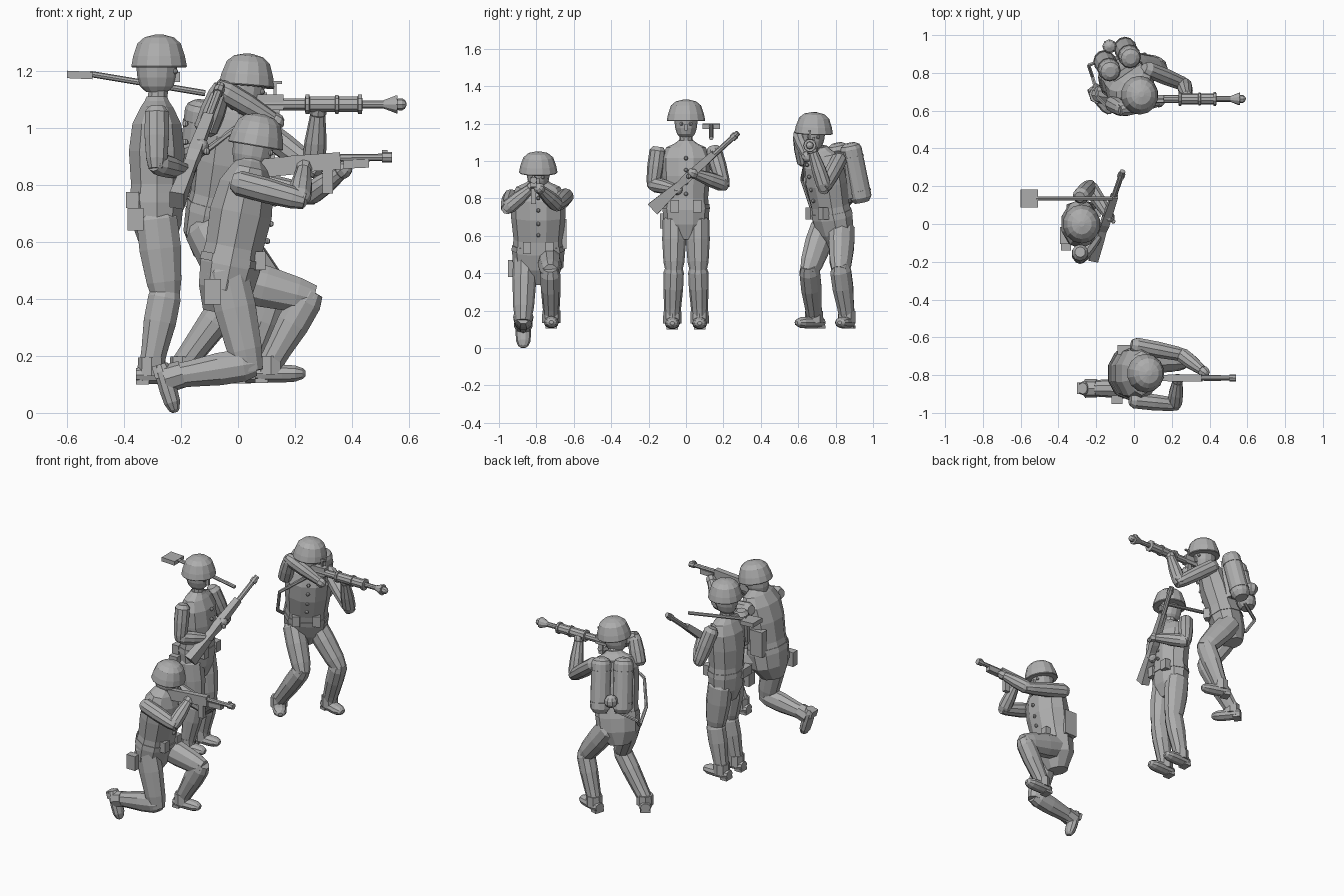
import bpy, bmesh, math
from mathutils import Vector as V

if "Cube" in bpy.data.objects:
    bpy.data.objects.remove(bpy.data.objects["Cube"], do_unlink=True)

grey = bpy.data.materials.new("plain grey")
grey.use_nodes = True
grey.diffuse_color = (0.42, 0.42, 0.42, 1)
grey.node_tree.nodes["Principled BSDF"].inputs["Base Color"].default_value = (0.42, 0.42, 0.42, 1)

UP = V((0, 0, 1))
X = V((1, 0, 0))
Y = V((0, 1, 0))


def tube(name, stations, side=Y, n=10, turn=0.0):
    """Loft rings through stations (point, half width along side, half depth)."""
    pts = [V(s[0]) for s in stations]
    bm = bmesh.new()
    rings = []
    for i, s in enumerate(stations):
        t = (pts[min(i + 1, len(pts) - 1)] - pts[max(i - 1, 0)]).normalized()
        u = V(side) - t * t.dot(V(side))
        u = u.normalized() if u.length > 0.05 else t.orthogonal().normalized()
        w = t.cross(u)
        rw, rd = s[1], s[-1]
        ring = []
        for k in range(n):
            a = 2 * math.pi * k / n + turn
            ring.append(bm.verts.new(pts[i] + u * rw * math.cos(a) + w * rd * math.sin(a)))
        rings.append(ring)
    for r, q in zip(rings, rings[1:]):
        for k in range(n):
            bm.faces.new((r[k], r[(k + 1) % n], q[(k + 1) % n], q[k]))
    bm.faces.new(rings[0])
    bm.faces.new(rings[-1])
    bmesh.ops.recalc_face_normals(bm, faces=bm.faces)
    me = bpy.data.meshes.new(name)
    bm.to_mesh(me)
    bm.free()
    me.materials.append(grey)
    bpy.context.collection.objects.link(bpy.data.objects.new(name, me))


def box(name, a, b, w, h, side=Y):
    """Bar from a to b, w wide along side and h deep."""
    r = math.sqrt(0.5)
    tube(name, [(a, w * r, h * r), (b, w * r, h * r)], side, 4, math.pi / 4)


def ball(name, c, r, axis=UP):
    c = V(c)
    tube(name, [(c + axis * r * math.sin(a), r * math.cos(a))
                for a in (-1.4, -0.8, -0.3, 0.3, 0.8, 1.4)], axis.orthogonal(), 8)


def bone(name, a, b, profile, side=Y):
    """Limb segment; profile is (fraction, half width, half depth)."""
    a, b = V(a), V(b)
    tube(name, [(a.lerp(b, p[0]),) + p[1:] for p in profile], side, 10)


TORSO = [(0, .06, .06), (.15, .12, .09), (.3, .125, .1), (.42, .118, .095),
         (.64, .13, .103), (.82, .132, .09), (.93, .105, .06), (.97, .06, .045), (1, .04, .038)]
THIGH = [(-.12, .045, .05), (0, .064, .075), (.4, .064, .077), (.85, .056, .064), (1.08, .042, .05)]
SHIN = [(-.1, .04, .046), (.06, .054, .06), (.4, .053, .06), (.8, .046, .048), (1, .042, .045)]
UPPER = [(-.15, .028), (-.03, .044), (.45, .045), (.9, .039), (1.1, .03)]
FORE = [(-.1, .03), (.1, .041), (.5, .039), (1, .027)]


def soldier(tag, pelvis, neck, heading, size, brim, up, arms, legs):
    pelvis, neck, brim = V(pelvis), V(neck), V(brim)
    heading, up = V(heading).normalized(), V(up).normalized()
    left = UP.cross(heading)
    face = (X - up * up.dot(X)).normalized()

    # Body with belt, pouches and buttons
    bone(tag + "_torso", pelvis, neck, [(t, w * size, d * size) for t, w, d in TORSO], left)
    bone(tag + "_belt", pelvis, neck,
         [(.31, .128 * size, .104 * size), (.36, .125 * size, .102 * size)], left)
    waist, spine = pelvis.lerp(neck, .34), (neck - pelvis).normalized()
    for s in (-1, 1):
        c = waist + left * s * .06 + heading * .088 * size
        box(tag + "_belt_pouch", c - UP * .035, c + UP * .03, .045, .04, left)
    for t in (.46, .57, .7, .82):
        ball(tag + "_button", pelvis.lerp(neck, t) + heading * .1 * size, .011)

    # Head and helmet
    tube(tag + "_neck", [(neck - spine * .03, .037), (brim - up * .06, .035)])
    head = brim - face * .008
    tube(tag + "_head", [(head + up * h, w, d) for h, w, d in
                         ((-.09, .034, .038), (-.072, .048, .058), (-.04, .058, .068),
                          (.0, .062, .072), (.03, .06, .07))], Y, 12)
    box(tag + "_nose", head + face * .069 - up * .055, head + face * .069 - up * .02, .016, .026)
    for s in (-1, 1):
        ball(tag + "_eye", head + face * .064 + Y * s * .025 - up * .018, .01)
    tube(tag + "_helmet", [(brim + up * h, r, r * .97) for h, r in
                           ((-.004, .1), (.0, .103), (.035, .096), (.08, .08),
                            (.101, .055), (.111, .015))], Y, 14)

    # Arms and hands
    for name, (sh, el, ha) in zip(("_right", "_left"), arms):
        bone(tag + name + "_upper_arm", sh, el, UPPER, UP)
        bone(tag + name + "_forearm", el, ha, FORE, UP)
        d = (V(ha) - V(el)).normalized()
        ball(tag + name + "_hand", V(ha) + d * .015, .031, d)

    # Legs and boots
    for name, (hip, knee, ankle, toe, down) in zip(("_right", "_left"), legs):
        bone(tag + name + "_thigh", hip, knee, THIGH, left)
        bone(tag + name + "_shin", knee, ankle, SHIN, left)
        toe, down, ankle = V(toe).normalized(), V(down).normalized(), V(ankle)
        across = toe.cross(down)
        tube(tag + name + "_gaiter", [(ankle - down * .025, .048), (ankle + down * .04, .05)], across, 8)
        sole = ankle + down * .037
        tube(tag + name + "_boot", [(sole + toe * o, w, h) for o, w, h in
                                    ((-.055, .03, .025), (-.03, .039, .032), (.04, .041, .033),
                                     (.085, .039, .03), (.112, .027, .02), (.122, .012, .01))], across, 10)
        box(tag + name + "_heel", sole - toe * .055 + down * .025, sole - toe * .01 + down * .025,
            .06, .016, across)


DOWN = -UP

# Standing rifleman
soldier("standing", (-.285, 0, .58), (-.285, 0, 1.11), X, 1, (-.277, 0, 1.217), UP,
        [((-.285, -.152, 1.05), (-.285, -.175, .875), (-.19, -.06, .85)),
         ((-.28, .15, 1.05), (-.235, .2, .875), (-.14, .05, .93))],
        [((-.285, s * .062, .68), (-.255, s * .065, .42), (-.303, s * .073, .17), X, DOWN) for s in (-1, 1)])
box("standing_canteen", (-.36, -.11, .64), (-.36, -.11, .72), .06, .055)
box("standing_back_pouch", (-.37, -.06, .72), (-.37, -.06, .775), .09, .045)
butt, muzzle = V((-.215, -.175, .745)), V((-.06, .275, 1.155))
aim = (muzzle - butt).normalized()
flat = aim.cross(X).normalized()
tube("rifle_stock", [(butt.lerp(muzzle, f), w, d) for f, w, d in
                     ((0, .052, .036), (.22, .036, .032), (.32, .026, .028), (.4, .034, .032),
                      (.72, .024, .026))], flat, 4, math.pi / 4)
tube("rifle_barrel", [(butt.lerp(muzzle, f) + flat * .006, .015) for f in (.4, 1)], flat, 8)
tube("rifle_muzzle_band", [(butt.lerp(muzzle, f) + flat * .006, .02) for f in (.93, .97)], flat, 8)
ball("rifle_bolt", butt.lerp(muzzle, .42) + X * .04, .013)

# Shovel carried beside the shoulder
box("shovel_blade", (-.6, .135, 1.188), (-.51, .135, 1.184), .095, .026)
tube("shovel_handle", [((-.52, .135, 1.19), .011), ((-.115, .135, 1.122), .011)], Y, 8)

# Kneeling gunner
soldier("kneeling", (-.06, -.79, .35), (.05, -.79, .9), X, 1.12, (.062, -.79, .94), (.17, 0, 1),
        [((.01, -.935, .805), (.215, -.955, .75), (.23, -.835, .85)),
         ((.02, -.645, .81), (.25, -.69, .765), (.36, -.775, .845))],
        [((-.04, -.86, .5), (.035, -.87, .17), (-.22, -.87, .129), (.3, 0, -1), (-1, 0, -.3)),
         ((-.01, -.73, .47), (.245, -.725, .405), (.115, -.72, .175), X, DOWN)])
box("kneeling_side_bag", (-.045, -.665, .53), (-.045, -.665, .69), .05, .085)
box("kneeling_canteen", (-.09, -.93, .38), (-.09, -.93, .47), .045, .06)
G = -.815
box("gun_stock", (.05, G, .855), (.2, G, .87), .03, .065)
box("gun_receiver", (.18, G, .872), (.36, G, .885), .035, .06)
box("gun_magazine", (.315, G, .77), (.315, G, .87), .025, .036)
box("gun_foregrip", (.37, G, .872), (.46, G, .876), .032, .03)
tube("gun_barrel", [((.35, G, .895), .013), ((.53, G, .897), .013)], Y, 8)
tube("gun_muzzle", [((.505, G, .897), .019), ((.54, G, .897), .019)], Y, 8)
box("gun_sight", (.515, G, .9), (.515, G, .922), .01, .02)

# Advancing soldier with backpack tanks
soldier("advancing", (-.095, .81, .54), (.005, .715, 1.075), (.56, -.83, 0), 1.03,
        (.03, .682, 1.15), (.08, .04, 1),
        [((-.11, .635, 1.0), (-.06, .607, 1.135), (.12, .645, 1.03)),
         ((.08, .815, 1.0), (.265, .74, .86), (.28, .68, 1.045))],
        [((-.12, .735, .64), (-.01, .66, .42), (-.19, .685, .173), (.6, -.75, 0), DOWN),
         ((-.04, .835, .64), (.13, .825, .425), (.045, .86, .173), (.9, -.3, 0), DOWN)])
for top in (V((-.125, .805, 1.095)), V((-.017, .875, 1.095))):
    low = top + V((-.035, .065, -.315))
    tube("tank", [(top.lerp(low, f), r) for f, r in
                  ((0, .028), (.04, .05), (.1, .058), (.92, .058), (1, .04))], X, 12)
    for f in (.22, .8):
        tube("tank_band", [(top.lerp(low, f + e), .061) for e in (0, .03)], X, 12)
ball("pressure_bottle", (-.13, .94, .87), .04)
box("tank_frame", (-.07, .835, .8), (-.045, .81, 1.05), .16, .03, V((.83, .56, 0)))
hose = [(-.12, .89, .79), (-.24, .84, .74), (-.22, .78, .68), (-.19, .67, .75), (-.14, .62, .9), (.06, .65, 1.05)]
for a, b in zip(hose, hose[1:]):
    tube("hose", [(a, .01), (b, .01)], UP, 6)

# Nozzle gun: one turned profile along x
H, Q = 1.083, .662
tube("nozzle_gun", [((x, Q, H), r) for x, r in
                    ((.08, .022), (.235, .022), (.237, .036), (.25, .036), (.252, .029), (.34, .029),
                     (.342, .035), (.352, .035), (.354, .029), (.42, .029), (.422, .036), (.435, .036),
                     (.437, .015), (.51, .015), (.555, .033), (.56, .033))], Y, 10)
ball("nozzle_tip", (.57, Q, H), .022, X)
box("gun_body", (.06, Q, 1.09), (.16, Q, 1.09), .04, .055)
box("gun_grip", (.13, Q, 1.0), (.13, Q, 1.08), .025, .03)
box("sight_post", (.13, Q, 1.1), (.13, Q, 1.165), .01, .01)
box("sight_bar", (.09, Q, 1.16), (.155, Q, 1.16), .012, .01)
